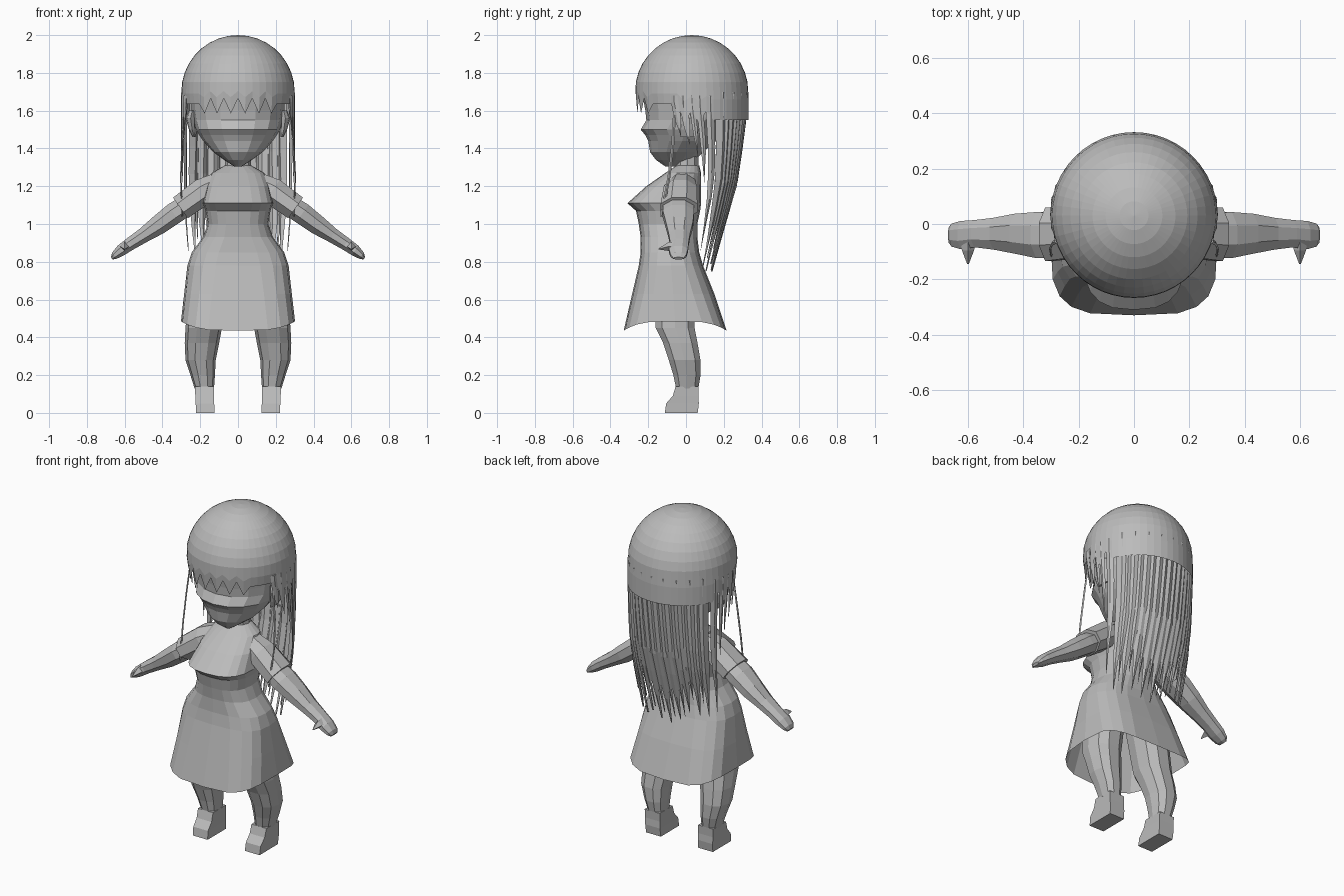
import bpy, bmesh, math, random
from mathutils import Vector

if "Cube" in bpy.data.objects:
    bpy.data.objects.remove(bpy.data.objects["Cube"])

random.seed(4)
GREY = bpy.data.materials.new("plain_grey")
GREY.diffuse_color = (0.5, 0.5, 0.5, 1)
GREY.use_nodes = True
GREY.node_tree.nodes["Principled BSDF"].inputs["Base Color"].default_value = GREY.diffuse_color


def finish(name, bm, mirror=False):
    bmesh.ops.recalc_face_normals(bm, faces=bm.faces[:])
    me = bpy.data.meshes.new(name)
    bm.to_mesh(me)
    bm.free()
    me.materials.append(GREY)
    ob = bpy.data.objects.new(name, me)
    bpy.context.collection.objects.link(ob)
    if mirror:
        ob.modifiers.new("mirror", 'MIRROR').use_mirror_merge = False
    return ob


def add_loft(bm, rings, cap_start=True, cap_end=True):
    rows = [[bm.verts.new(p) for p in r] for r in rings]
    n = len(rows[0])
    for a, b in zip(rows, rows[1:]):
        for i in range(n):
            j = (i + 1) % n
            bm.faces.new((a[i], a[j], b[j], b[i]))
    if cap_start:
        bm.faces.new(rows[0])
    if cap_end:
        bm.faces.new(rows[-1])
    return rows


def loft(name, rings, mirror=False, **kw):
    bm = bmesh.new()
    add_loft(bm, rings, **kw)
    return finish(name, bm, mirror)


def ring(z, x0, x1, yf, yb, n=20, e=1.0, dip=0.0):
    """Horizontal rounded ring; dip lowers its front and back."""
    pts = []
    for i in range(n):
        a = 2 * math.pi * i / n
        c, s = math.cos(a), math.sin(a)
        px = math.copysign(abs(c) ** e, c)
        py = math.copysign(abs(s) ** e, s)
        pts.append(((x0 + x1) / 2 + (x1 - x0) / 2 * px,
                    (yf + yb) / 2 + (yb - yf) / 2 * py, z - dip * s * s))
    return pts


def limb_ring(x, y, z, h, d, n=8):
    """Ring across a limb that slopes down and outwards."""
    return [(x + 0.58 * h * math.cos(t), y + d * math.sin(t), z + 0.81 * h * math.cos(t))
            for t in (2 * math.pi * (i + 0.5) / n for i in range(n))]


def interp(table, z):
    """Linear lookup in rows of (z, values...), highest z first."""
    if z >= table[0][0]:
        return table[0][1:]
    for a, b in zip(table, table[1:]):
        if z >= b[0]:
            t = (a[0] - z) / (a[0] - b[0])
            return [u + (v - u) * t for u, v in zip(a[1:], b[1:])]
    return table[-1][1:]


# Dress: bodice, waist and open flared skirt
dress = [(1.31, .07, -.05, .07, 1), (1.27, .14, -.11, .08, .9), (1.20, .165, -.21, .08, .8),
         (1.11, .185, -.31, .08, .75), (1.07, .172, -.265, .075, .8), (1.0, .16, -.25, .06, .8),
         (.93, .185, -.24, .06, .8), (.85, .245, -.24, .07, .75), (.78, .268, -.25, .09, .7),
         (.63, .285, -.285, .15, .62)]
rings = [ring(z, -r, r, f, b, 20, e) for z, r, f, b, e in dress]
rings.append(ring(.485, -.302, .302, -.33, .215, 20, .55, .05))
loft("dress", rings, cap_end=False)

# Neck
loft("neck", [ring(1.25, -.07, .07, -.06, .07, 10), ring(1.42, -.065, .065, -.05, .07, 10)])

# Head with chin, nose bulge and brow
face = [(1.305, .02, -.11, -.05), (1.34, .075, -.16, .05), (1.38, .13, -.19, .09),
        (1.44, .185, -.2, .16), (1.47, .205, -.215, .19), (1.50, .222, -.24, .21),
        (1.55, .238, -.21, .24), (1.60, .245, -.215, .26), (1.68, .25, -.23, .27),
        (1.80, .24, -.20, .25)]
loft("head", [ring(z, -r, r, f, b, 16) for z, r, f, b in face])

# Ears
loft("ear", [ring(z, .225, .225 + w, -.02 - w / 2, .05 + w / 2, 8)
             for z, w in ((1.46, .015), (1.50, .035), (1.56, .052), (1.60, .035))], mirror=True)

# Hair cap: dome on top, jagged fringe below
SEG = 48
cap = []
for k in range(1, 9):
    t = math.radians(90 - k * 10)
    r, z = .3 * math.cos(t), 1.70 + .3 * math.sin(t)
    cap.append([(r * math.cos(a), .03 + r * math.sin(a), z)
                for a in (2 * math.pi * i / SEG for i in range(SEG))])
for drop in (0.4, 1.0):
    row = []
    for i in range(SEG):
        a = 2 * math.pi * i / SEG
        s = math.sin(a)
        if s < -.75:
            hem = 1.585 if i % 2 else 1.665          # zigzag fringe
        elif s < -.25:
            hem = 1.635
        elif s < .3:
            hem = 1.53 if i % 2 else 1.60
        else:
            hem = 1.55
        r = .302 - (.012 * drop if s < -.2 else 0)
        row.append((r * math.cos(a), .03 + r * s, 1.73 + (hem - 1.73) * drop))
    cap.append(row)
bm = bmesh.new()
crown = add_loft(bm, cap, cap_start=False, cap_end=False)[0]
top = bm.verts.new((0, .03, 2.0))
for i in range(SEG):
    bm.faces.new((top, crown[i], crown[(i + 1) % SEG]))
finish("hair_cap", bm)

# Hanging locks: z, half width, middle y, back y of the hair outline
HANG = [(1.65, .303, .03, .332), (1.4, .302, .06, .30), (1.2, .30, .07, .27),
        (1.0, .292, .05, .21), (.75, .27, .02, .14)]


def lock(bm, deg, half, z0, z1, thick=.03, steps=6):
    rows = []
    for k in range(steps + 1):
        t = k / steps
        z = z0 + (z1 - z0) * t
        rx, ym, yb = interp(HANG, z)
        w = half * (1 if t < .6 else max(.04, (1 - t) / .4))
        th = thick * (1 - .8 * t)
        row = []
        for da, inset in ((-w, th * .4), (0, 0), (w, th * .4), (0, th)):
            a = math.radians(deg + da)
            row.append(((rx - inset) * math.cos(a), ym + (yb - ym - inset) * math.sin(a), z))
        rows.append(row)
    add_loft(bm, rows)


bm = bmesh.new()
for k in range(9):                                   # wide locks of the back curtain
    lock(bm, 34 + 14 * k, 8.2, 1.70, random.uniform(.74, .86), .045)
for k in range(8):                                   # thin tips between them
    lock(bm, 41 + 14 * k, 4, 1.60, random.uniform(.78, .95), .03)
finish("back_hair", bm)

bm = bmesh.new()
for deg, half, z1 in ((19, 5, .86), (8, 3.5, 1.22), (0, 3, 1.36), (-9, 4, 1.42), (-18, 4, 1.47)):
    lock(bm, deg, half, 1.68, z1, .02)
finish("side_locks", bm, mirror=True)

# Thin wisps hanging before the shoulders
wisp = [(.275, -.06, 1.60), (.295, -.07, 1.42), (.303, -.09, 1.25), (.295, -.13, 1.04)]
loft("front_wisp", [[(x + dx, y + dy, z) for dx, dy in ((-.004, 0), (0, -.008), (.004, 0), (0, .008))]
                    for x, y, z in wisp], mirror=True)

# Short sleeves
loft("sleeve", [limb_ring(*p) for p in ((.09, -.02, 1.225, .06, .07), (.18, -.03, 1.175, .078, .095),
                                       (.305, -.037, 1.085, .073, .105))], mirror=True)

# Arms and flat mitten hands
loft("arm", [limb_ring(*p) for p in
             ((.22, -.04, 1.135, .058, .085), (.34, -.04, 1.055, .062, .09), (.42, -.035, .995, .056, .078),
              (.50, -.035, .94, .043, .062), (.57, -.035, .895, .037, .053), (.62, -.04, .86, .033, .055),
              (.655, -.04, .832, .022, .045), (.668, -.04, .818, .008, .03))], mirror=True)

# Thumbs
loft("thumb", [[(.60 + dx * w, y, z + dz * w) for dx, dz in ((-1, 0), (0, 1), (1, 0), (0, -1))]
               for y, z, w in ((-.05, .88, .03), (-.095, .88, .022), (-.145, .868, .003))], mirror=True)

# Legs: thigh, knee, calf, ankle and blocky foot
leg = [(.78, .03, .25, -.19, .04), (.45, .085, .278, -.165, .05), (.37, .10, .282, -.125, .065),
       (.28, .118, .278, -.095, .08), (.20, .122, .252, -.07, .08), (.13, .127, .23, -.055, .068)]
loft("leg", [ring(z, a, b, f, k, 10, .85) for z, a, b, f, k in leg], mirror=True)
foot = [(.14, .128, .228, -.055, .067), (.09, .127, .226, -.07, .065),
        (.05, .126, .224, -.105, .068), (0, .124, .222, -.112, .062)]
loft("foot", [[(a, f, z), (b, f, z), (b, k, z), (a, k, z)] for z, a, b, f, k in foot], mirror=True)
